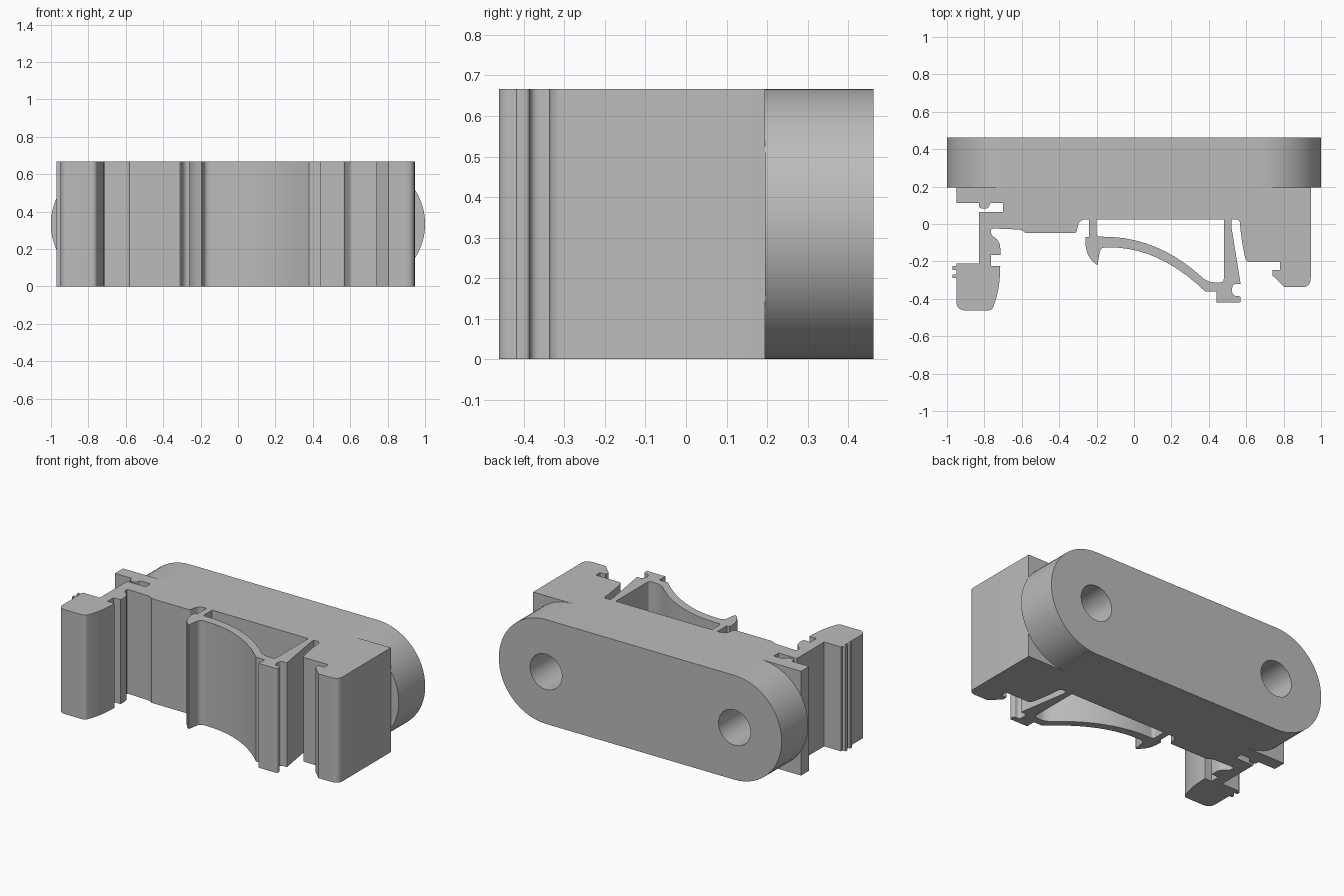
import bpy, bmesh, math
from mathutils import Vector

default_cube = bpy.data.objects.get("Cube")
if default_cube:
    bpy.data.objects.remove(default_cube)

HEIGHT = 0.667
RADIUS = HEIGHT / 2
PLATE_FRONT, PLATE_BACK = 0.195, 0.4625
HOLE_RADIUS = 0.113

grey = bpy.data.materials.new("plain grey")
grey.use_nodes = True
grey.diffuse_color = (0.5, 0.5, 0.5, 1)
grey.node_tree.nodes["Principled BSDF"].inputs["Base Color"].default_value = grey.diffuse_color


def soften(corners, steps=10):
    """Turn (x, y[, rounding]) corners in hundredths into a rounded outline."""
    outline = []
    for i, corner in enumerate(corners):
        here = Vector(corner[:2])
        if len(corner) == 2:
            path = [here]
        else:
            ends = []
            for other in (corners[i - 1], corners[(i + 1) % len(corners)]):
                edge = Vector(other[:2]) - here
                ends.append(here + edge.normalized() * min(corner[2], edge.length))
            path = []
            for s in range(steps + 1):
                t = s / steps
                path.append(ends[0].lerp(here, t).lerp(here.lerp(ends[1], t), t))
        for point in path:
            if not outline or (point - outline[-1]).length > 0.01:
                outline.append(point)
    if (outline[0] - outline[-1]).length < 0.01:
        outline.pop()
    return [point / 100 for point in outline]


def extrude(name, ring, direction):
    """Make a solid by extruding a closed ring of 3D points."""
    bm = bmesh.new()
    face = bm.faces.new([bm.verts.new(p) for p in ring])
    result = bmesh.ops.extrude_face_region(bm, geom=[face], use_keep_orig=True)
    moved = [g for g in result["geom"] if isinstance(g, bmesh.types.BMVert)]
    bmesh.ops.translate(bm, verts=moved, vec=direction)
    bmesh.ops.recalc_face_normals(bm, faces=bm.faces[:])
    mesh = bpy.data.meshes.new(name)
    bm.to_mesh(mesh)
    bm.free()
    obj = bpy.data.objects.new(name, mesh)
    mesh.materials.append(grey)
    bpy.context.collection.objects.link(obj)
    return obj


def standing_part(name, corners):
    ring = [(p.x, p.y, 0) for p in soften(corners)]
    return extrude(name, ring, (0, 0, HEIGHT))


def arc(x, radius, start, end, y, steps=32):
    """Points on an arc in the upright plane at depth y."""
    angles = [math.radians(start + (end - start) * i / steps) for i in range(steps + 1)]
    return [(x + radius * math.cos(a), y, RADIUS + radius * math.sin(a)) for a in angles]


# Main mount with the right-hand slot and the left-hand hook
mount = standing_part("mount", [
    (-95, 19.5), (-95, 11.3), (-83, 11.3), (-83, 8.2, 2.5), (-77.5, 8.2, 2.5),
    (-77, 11.3, 1), (-70, 11.3), (-70, 6.5), (-83, 6.5), (-83, -3), (-76.5, -3),
    (-75.5, -2.4), (-60, -3, 2), (-58, -4.8), (-31, -4.8, 1), (-29, 2.4, 3),
    (-24, 2.4), (52, 2.4), (56.5, 2.4, 2), (57.5, -10, 9), (60, -20.3, 2),
    (78, -20.3), (78, -24.5), (74, -24.5), (74, -27.5), (80.5, -33.8),
    (94.5, -33.8, 5), (94.5, 19.5)])

# Clip leg with grip ridges on its outer side
clip_leg = standing_part("clip_leg", [
    (-83, -3), (-83, -21), (-95, -21), (-95, -22.5), (-97, -22.5), (-97, -24.5),
    (-95, -24.5), (-95, -27), (-97, -27), (-97, -29), (-95, -29),
    (-95, -46.2, 5), (-76, -46.2, 2), (-72, -36, 9), (-71.5, -22.5),
    (-76.5, -22.5), (-76.5, -16.5), (-71.5, -16.5), (-71.5, -9, 4),
    (-76.5, -6, 2), (-76.5, -3)])

# Curved spring arm between two thin legs
spring_arm = standing_part("spring_arm", [
    (-24, 2.4), (-24, -7), (-26, -7), (-26, -18, 9), (-19.5, -22, 1),
    (-18, -12.5, 3), (-14, -12.5), (13, -12, 99), (38, -36), (44, -36),
    (44, -42), (57, -42, 1), (57, -38.5, 1.5), (52.5, -38.5, 2.5),
    (52.5, -32, 2.5), (57, -32), (52, -1), (52, 2.4),
    (48, 2.4), (48, -31.2, 2), (41, -31.2, 2), (37.5, -29.5),
    (13, -6.5, 99), (-17, -6.8), (-20, -6.8, 2), (-20, 2.4)])

# Rounded back plate with two round holes
ring = (arc(HEIGHT, RADIUS, -90, 90, PLATE_FRONT)
        + arc(-HEIGHT, RADIUS, 90, 270, PLATE_FRONT))
back_plate = extrude("back_plate", ring, (0, PLATE_BACK - PLATE_FRONT, 0))
for side in (-1, 1):
    circle = arc(side * HEIGHT, HOLE_RADIUS, 0, 360, PLATE_FRONT - 0.1, 40)[:-1]
    cutter = extrude("hole_cutter", circle, (0, 0.5, 0))
    cutter.hide_render = True
    cut = back_plate.modifiers.new("hole", "BOOLEAN")
    cut.operation = "DIFFERENCE"
    cut.solver = "EXACT"
    cut.object = cutter
    bpy.context.view_layer.objects.active = back_plate
    bpy.ops.object.modifier_apply(modifier=cut.name)
    bpy.data.objects.remove(cutter)

# Smooth the curves and keep the edges crisp
bpy.ops.object.select_all(action="DESELECT")
for part in (mount, clip_leg, spring_arm, back_plate):
    part.select_set(True)
bpy.context.view_layer.objects.active = mount
bpy.ops.object.shade_smooth_by_angle(angle=math.radians(30))
